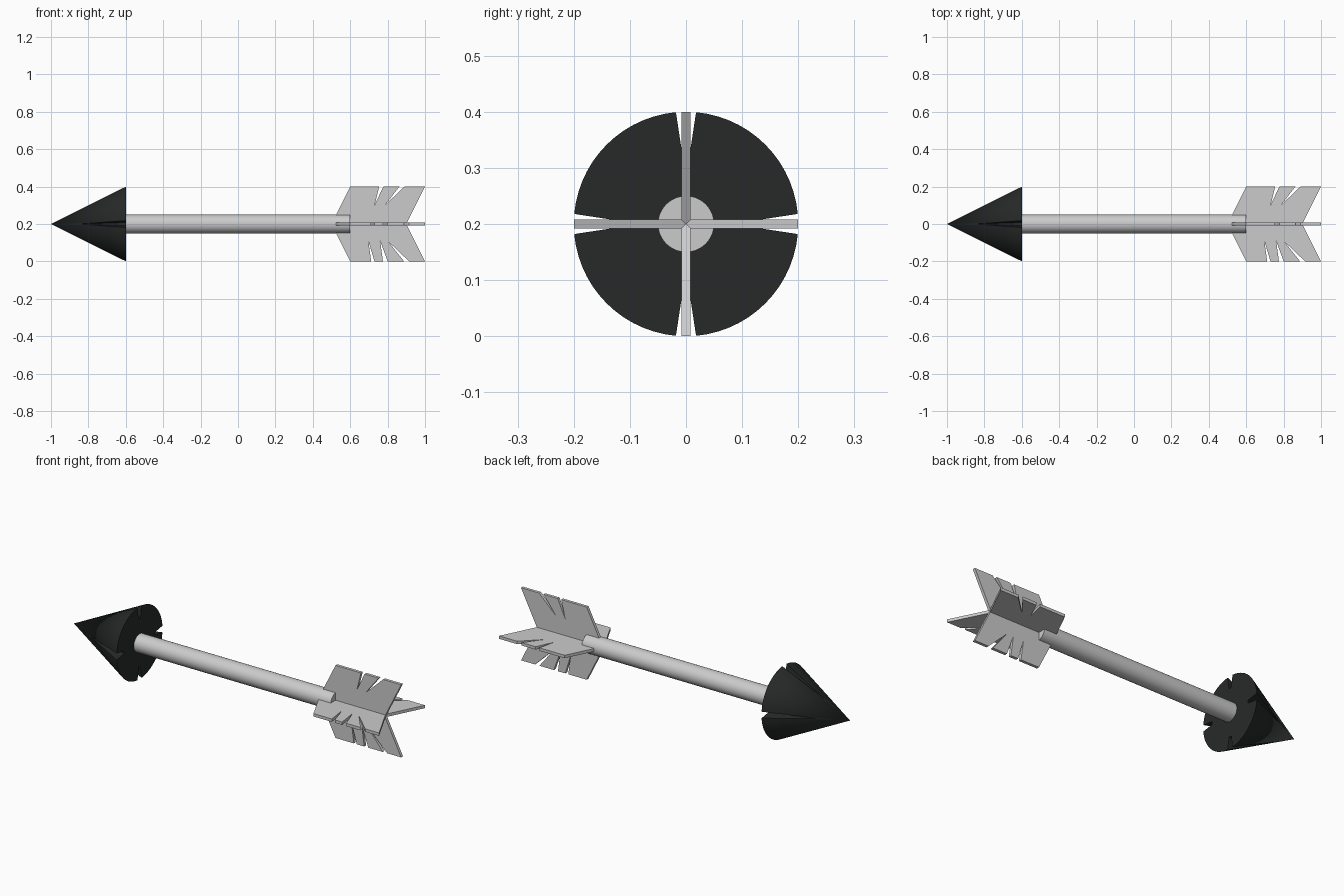
import bpy, bmesh, math
from mathutils import Matrix, Vector

if "Cube" in bpy.data.objects:
    bpy.data.objects.remove(bpy.data.objects["Cube"])

CZ = 0.2  # height of the arrow's axis


def make_object(name, bm):
    bmesh.ops.recalc_face_normals(bm, faces=bm.faces[:])
    me = bpy.data.meshes.new(name)
    bm.to_mesh(me)
    bm.free()
    ob = bpy.data.objects.new(name, me)
    bpy.context.collection.objects.link(ob)
    ob.location.z = CZ
    return ob


def smooth(ob):
    bpy.ops.object.select_all(action='DESELECT')
    ob.select_set(True)
    bpy.context.view_layer.objects.active = ob
    bpy.ops.object.shade_smooth_by_angle(angle=math.radians(30))


# Arrowhead: cone with four tapered grooves
def arrowhead():
    bm = bmesh.new()
    apex = bm.verts.new((-1, 0, 0))
    R, half, steps = 0.2, 0.09, 14
    rim, quads = [], []
    for q in range(4):
        rot = Matrix.Rotation(q * math.pi / 2, 4, 'X')
        tip = bm.verts.new(rot @ Vector((-0.85, 0.075, 0)))
        floor = [bm.verts.new(rot @ Vector((-0.6, 0.134, s * 0.008))) for s in (-1, 1)]
        arc = []
        for i in range(steps + 1):
            a = half + (math.pi / 2 - 2 * half) * i / steps
            arc.append(bm.verts.new(rot @ Vector((-0.6, R * math.cos(a), R * math.sin(a)))))
        quads.append((tip, floor, arc))
        rim += floor + arc
    for q, (tip, floor, arc) in enumerate(quads):
        prev_arc = quads[q - 1][2]
        next_tip = quads[(q + 1) % 4][0]
        for a, b in zip(arc, arc[1:]):
            bm.faces.new((apex, a, b))
        bm.faces.new((apex, tip, arc[0]))
        bm.faces.new((apex, arc[-1], next_tip))
        bm.faces.new((tip, floor[1], arc[0]))
        bm.faces.new((tip, floor[0], floor[1]))
        bm.faces.new((tip, prev_arc[-1], floor[0]))
    bm.faces.new(rim)
    return make_object("arrowhead", bm)


head = arrowhead()
smooth(head)
mat = bpy.data.materials.new("dark_metal")
mat.diffuse_color = (0.02, 0.023, 0.022, 1)
mat.use_nodes = True
mat.node_tree.nodes["Principled BSDF"].inputs["Base Color"].default_value = mat.diffuse_color
head.data.materials.append(mat)

# Shaft
bm = bmesh.new()
bmesh.ops.create_cone(bm, cap_ends=True, segments=48, radius1=0.05, radius2=0.05,
                      depth=1.2, matrix=Matrix.Rotation(math.pi / 2, 4, 'Y'))
smooth(make_object("shaft", bm))

# Feather outline (x, height from axis) with torn notches
OUTLINE = [(0.5, 0), (0.6, 0.2), (0.755, 0.2), (0.73, 0.1), (0.777, 0.2),
           (0.863, 0.2), (0.785, 0.1), (0.89, 0.2), (1, 0.2), (0.9, 0),
           (1, -0.2), (0.915, -0.2), (0.8, -0.09), (0.888, -0.2),
           (0.8, -0.2), (0.76, -0.09), (0.775, -0.2),
           (0.73, -0.2), (0.697, -0.09), (0.712, -0.2), (0.6, -0.2)]


def fletching(name, angle):
    bm = bmesh.new()
    face = bm.faces.new([bm.verts.new((x, 0.008, z)) for x, z in OUTLINE])
    ext = bmesh.ops.extrude_face_region(bm, geom=[face], use_keep_orig=True)
    moved = [v for v in ext["geom"] if isinstance(v, bmesh.types.BMVert)]
    bmesh.ops.translate(bm, verts=moved, vec=(0, -0.016, 0))
    ob = make_object(name, bm)
    ob.rotation_euler.x = angle


# Two crossed feathers: the second has its upper side turned to +y
fletching("vertical_fletching", 0)
fletching("horizontal_fletching", -math.pi / 2)
